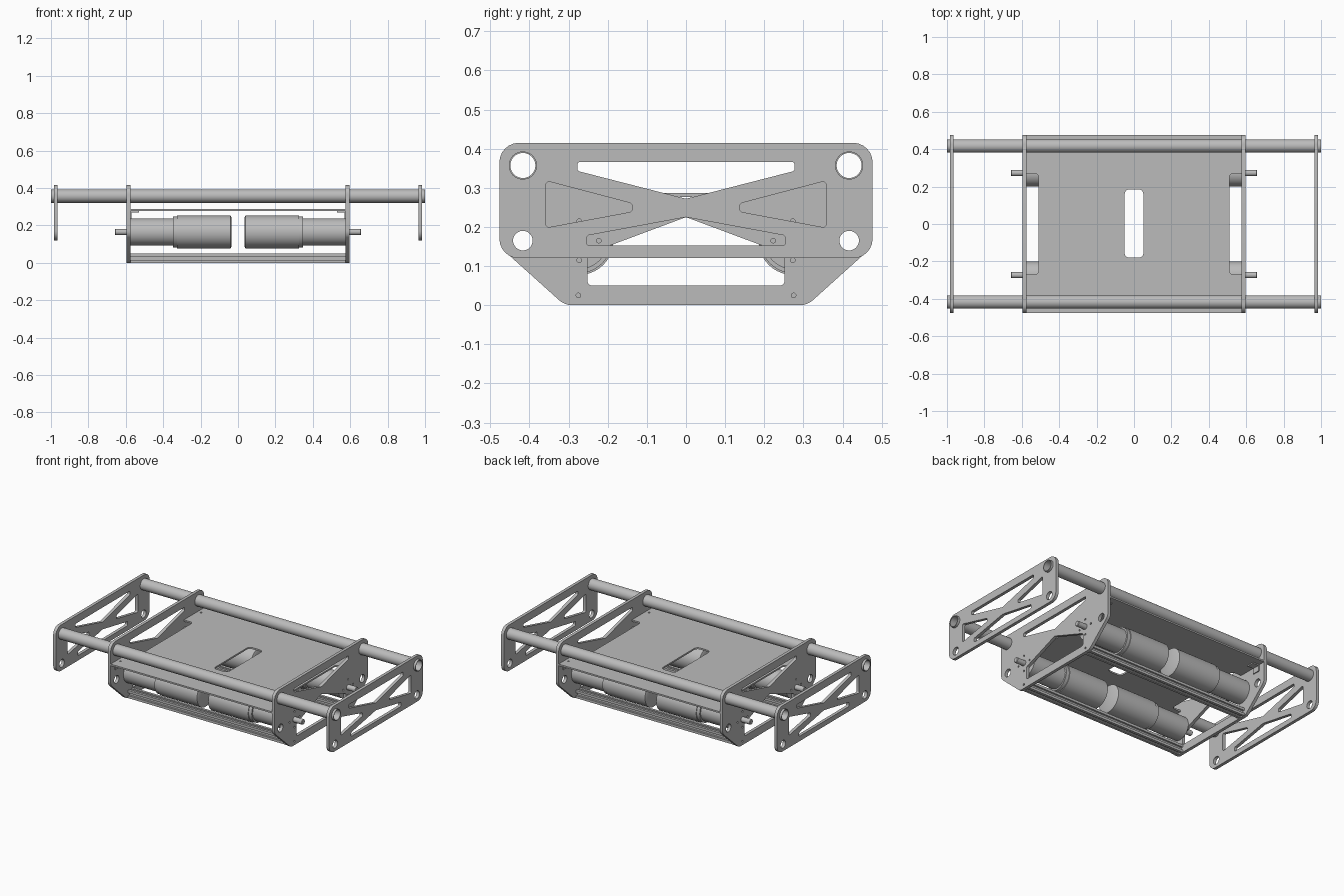
import bpy, bmesh, math
from mathutils import Matrix, Vector

if "Cube" in bpy.data.objects:
    bpy.data.objects.remove(bpy.data.objects["Cube"])

grey = bpy.data.materials.new("machined grey")
grey.use_nodes = True
grey.diffuse_color = (0.5, 0.5, 0.5, 1)
grey.node_tree.nodes["Principled BSDF"].inputs["Base Color"].default_value = (0.5, 0.5, 0.5, 1)

# Local x, y, z become world y, z, x, so side profiles are drawn as (y, z)
SIDE = Matrix(((0, 0, 1, 0), (1, 0, 0, 0), (0, 1, 0, 0), (0, 0, 0, 1)))
made = []


def finish(name, bm):
    bmesh.ops.remove_doubles(bm, verts=bm.verts, dist=0.00005)
    bmesh.ops.recalc_face_normals(bm, faces=bm.faces)
    mesh = bpy.data.meshes.new(name)
    bm.to_mesh(mesh)
    bm.free()
    mesh.materials.append(grey)
    obj = bpy.data.objects.new(name, mesh)
    bpy.context.collection.objects.link(obj)
    made.append(obj)
    return obj


def circle(x, y, r, n=32):
    return [(x + r * math.cos(2 * math.pi * i / n), y + r * math.sin(2 * math.pi * i / n))
            for i in range(n)]


def rounded(points, radius, steps=6):
    """Polygon with every corner replaced by an arc; radius may be a list."""
    pts = [Vector((p[0], p[1], 0)) for p in points]
    radii = radius if isinstance(radius, list) else [radius] * len(pts)
    out = []
    for i, p in enumerate(pts):
        a = (pts[i - 1] - p).normalized()
        b = (pts[(i + 1) % len(pts)] - p).normalized()
        half = a.angle(b) / 2
        r = radii[i]
        centre = p + (a + b).normalized() * (r / math.sin(half))
        va = (p + a * (r / math.tan(half)) - centre).normalized()
        vb = (p + b * (r / math.tan(half)) - centre).normalized()
        for k in range(steps + 1):
            q = centre + va.slerp(vb, k / steps).normalized() * r
            out.append((q.x, q.y))
    return out


def mirrored(half):
    """Complete a symmetric outline from its positive half."""
    return half + [(-x, y) for x, y in reversed(half) if abs(x) > 0.0001]


def slab(name, loops, low, high, matrix):
    """Extruded outline; the first loop is the outside, the rest are holes."""
    curve = bpy.data.curves.new(name, 'CURVE')
    curve.dimensions = '2D'
    curve.fill_mode = 'BOTH'
    curve.extrude = (high - low) / 2
    for loop in loops:
        spline = curve.splines.new('POLY')
        spline.points.add(len(loop) - 1)
        for point, co in zip(spline.points, loop):
            point.co = (co[0], co[1], 0, 1)
        spline.use_cyclic_u = True
    temp = bpy.data.objects.new(name + " outline", curve)
    bpy.context.collection.objects.link(temp)
    graph = bpy.context.evaluated_depsgraph_get()
    mesh = bpy.data.meshes.new_from_object(temp.evaluated_get(graph))
    bm = bmesh.new()
    bm.from_mesh(mesh)
    bm.transform(matrix @ Matrix.Translation((0, 0, (low + high) / 2)))
    bpy.data.objects.remove(temp)
    bpy.data.curves.remove(curve)
    bpy.data.meshes.remove(mesh)
    return finish(name, bm)


def lathe(name, profile, side, y, z, n=40):
    """Solid of revolution about x from (x, radius) pairs."""
    bm = bmesh.new()
    rings = [[bm.verts.new((side * x, y + a, z + b)) for a, b in circle(0, 0, r, n)]
             for x, r in profile]
    for first, second in zip(rings, rings[1:]):
        for i in range(n):
            j = (i + 1) % n
            bm.faces.new((first[i], first[j], second[j], second[i]))
    bm.faces.new(rings[0])
    bm.faces.new(rings[-1])
    return finish(name, bm)


def box(name, x, y, z):
    return slab(name, [[(x[0], y[0]), (x[1], y[0]), (x[1], y[1]), (x[0], y[1])]],
                z[0], z[1], Matrix.Identity(4))


TUBE_Y, TUBE_Z, MOTOR_Y, MOTOR_Z = 0.417, 0.357, 0.273, 0.165

# Holes shared by the outer and inner side plates
shared = [rounded(mirrored([(0, 0.272), (0.277, 0.343), (0.277, 0.366)]), 0.006)]
for s in (-1, 1):
    shared += [circle(s * TUBE_Y, TUBE_Z, 0.0355), circle(s * TUBE_Y, MOTOR_Z, 0.025)]

# Outer plates: rounded rectangle with a truss of cut-outs
outer_edge = rounded(mirrored([(0.477, 0.12), (0.477, 0.415)]), 0.05)
outer_holes = [rounded(mirrored([(0, 0.225), (0.253, 0.178), (0.253, 0.152)]), 0.006)]
for s in (-1, 1):
    outer_holes.append(rounded([(s * 0.358, 0.318), (s * 0.358, 0.198),
                                (s * 0.138, 0.239), (s * 0.138, 0.26)], 0.008))

# Inner plates: deeper, chamfered at the bottom, drilled for the motors
inner_edge = rounded(mirrored([(0.31, 0), (0.477, 0.15), (0.477, 0.415)]),
                     [0.05] * 6)
inner_holes = [rounded(mirrored([(0, 0.225), (0.252, 0.131), (0.252, 0.05)]), 0.012)]
for s in (-1, 1):
    inner_holes.append(circle(s * 0.275, 0.025, 0.006, 12))
    inner_holes += [circle(s * MOTOR_Y + a, MOTOR_Z + b, 0.006, 12)
                    for a, b in circle(0, 0, 0.05, 4)]

for s, label in ((1, "left"), (-1, "right")):
    low, high = sorted((s * 0.965, s * 0.985))
    slab(label + "_outer_plate", [outer_edge] + shared + outer_holes, low, high, SIDE)
    low, high = sorted((s * 0.575, s * 0.595))
    slab(label + "_inner_plate", [inner_edge] + shared + inner_holes, low, high, SIDE)

# Deck: handle slot in the middle, a notch at each side, corner screw holes
deck_edge = []
for s in (1, -1):
    notch = rounded([(0.576, -0.27), (0.51, -0.27), (0.51, 0.27), (0.576, 0.27)],
                    [0.0001, 0.02, 0.02, 0.0001])
    deck_edge += [(s * x, s * y) for x, y in [(0.576, -0.477)] + notch + [(0.576, 0.477)]]
slot = rounded([(-0.05, -0.18), (0.05, -0.18), (0.05, 0.185), (-0.05, 0.185)], 0.025)
screws = [circle(a * 0.55, b * 0.41, 0.006, 12) for a in (-1, 1) for b in (-1, 1)]
slab("deck", [deck_edge, slot] + screws, 0.277, 0.287, Matrix.Identity(4))

# Slotted rail section, one side turned four times
quarter = [(0.025, -0.025), (0.025, -0.009), (0.019, -0.009), (0.019, -0.016),
           (0.012, -0.009), (0.012, 0.009), (0.019, 0.016), (0.019, 0.009), (0.025, 0.009)]
section = []
for k in range(4):
    turn = Matrix.Rotation(k * math.pi / 2, 2)
    section += [tuple(turn @ Vector(p)) for p in quarter]

for t, end in ((-1, "front"), (1, "back")):
    # Long hollow tubes
    slab(end + "_tube", [circle(t * TUBE_Y, TUBE_Z, 0.036, 40),
                         circle(t * TUBE_Y, TUBE_Z, 0.032, 40)], -1, 1, SIDE)
    # Bottom rails
    slab(end + "_bottom_rail", [[(t * 0.275 + a, 0.025 + b) for a, b in section]],
         -0.576, 0.576, SIDE)
    for s, label in ((1, "left"), (-1, "right")):
        part = end + "_" + label
        # Motor can, stepped collar and gearbox, with the drive shaft through the plate
        lathe(part + "_motor", [(0.034, 0.075), (0.04, 0.0875), (0.325, 0.0875),
                                (0.325, 0.083), (0.347, 0.083), (0.347, 0.073),
                                (0.576, 0.073)], s, t * MOTOR_Y, MOTOR_Z)
        lathe(part + "_shaft", [(0.57, 0.017), (0.655, 0.017), (0.658, 0.014)],
              s, t * MOTOR_Y, MOTOR_Z, 24)
        # Angle bracket under the deck corner
        ys = (t * 0.41 - 0.025, t * 0.41 + 0.025)
        box(part + "_bracket_flange", sorted((s * 0.528, s * 0.576)), ys, (0.27, 0.277))
        box(part + "_bracket_web", sorted((s * 0.569, s * 0.576)), ys, (0.235, 0.27))

# Smooth the round surfaces and keep the machined edges sharp
bpy.ops.object.select_all(action='DESELECT')
for obj in made:
    obj.select_set(True)
bpy.context.view_layer.objects.active = made[0]
bpy.ops.object.shade_smooth_by_angle(angle=math.radians(30))
